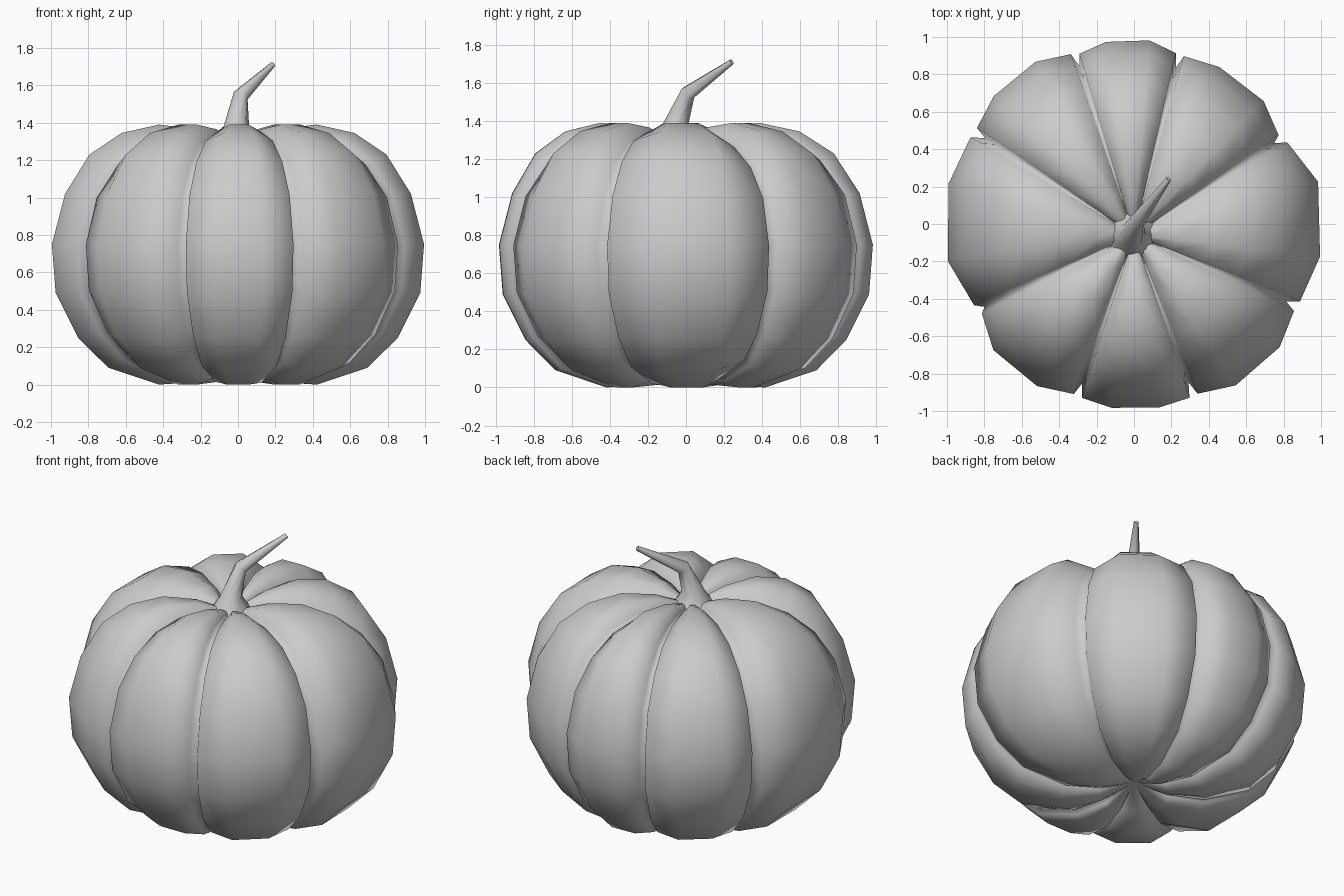
import bpy, bmesh, math
from mathutils import Vector

if "Cube" in bpy.data.objects:
    bpy.data.objects.remove(bpy.data.objects["Cube"])

# Lobe silhouette from stem socket to underside: (radius, height)
PROFILE = [(0.08, 1.315), (0.22, 1.365), (0.42, 1.39), (0.62, 1.345), (0.79, 1.23),
           (0.92, 1.02), (0.99, 0.75), (0.97, 0.49), (0.85, 0.25), (0.69, 0.09),
           (0.42, 0.0), (0.20, 0.015)]
# Lobes: (groove direction in degrees, reach, relative depth of first edge, of last edge)
LOBES = [(-27, 1.02, 0.97, 0.92), (30, 0.965, 0.95, 0.98), (75, 0.995, 0.955, 0.97),
         (109, 1.025, 0.955, 0.97), (150, 1.025, 0.975, 0.945), (209, 1.02, 0.935, 0.955),
         (252, 1.0, 0.98, 0.985), (289, 1.03, 0.95, 0.955)]
GROOVE = 0.905
MID = 0.68


def finish(bm, name, angle):
    bmesh.ops.recalc_face_normals(bm, faces=bm.faces[:])
    mesh = bpy.data.meshes.new(name)
    bm.to_mesh(mesh)
    bm.free()
    ob = bpy.data.objects.new(name, mesh)
    bpy.context.collection.objects.link(ob)
    bpy.ops.object.select_all(action='DESELECT')
    ob.select_set(True)
    bpy.context.view_layer.objects.active = ob
    bpy.ops.object.shade_smooth_by_angle(angle=math.radians(angle))
    return ob


def skin(bm, rings):
    for a, b in zip(rings, rings[1:]):
        n = len(a)
        for i in range(n):
            bm.faces.new((a[i], a[(i + 1) % n], b[(i + 1) % n], b[i]))


def cap(bm, ring, point):
    v = bm.verts.new(point)
    for i in range(len(ring)):
        bm.faces.new((ring[i], ring[(i + 1) % len(ring)], v))


# Ribbed pumpkin body
columns = []
for i, (start, reach, first, last) in enumerate(LOBES):
    width = (LOBES[(i + 1) % 8][0] - start) % 360
    groove_reach = min(reach, LOBES[i - 1][1])
    columns.append((math.radians(start), GROOVE, groove_reach))
    for f, depth in ((0.035, first), (0.3, 1), (0.7, 1), (0.965, last)):
        columns.append((math.radians(start + f * width), depth, reach))

bm = bmesh.new()
rings = []
for r, z in PROFILE:
    # the top funnel leans towards the stem socket
    shift = -0.06 * max(0, 1 - r / 0.9) if z > MID else 0
    ring = []
    for a, depth, reach in columns:
        rr = r * depth * reach
        # lobe edges sink a little more over the shoulders
        sink = 0.03 * min(1, r / 0.4) if z > 1.2 and depth < 1 else 0
        ring.append(bm.verts.new((rr * math.cos(a), rr * math.sin(a) + shift,
                                  MID + (z - MID) * depth - sink)))
    rings.append(ring)
skin(bm, rings)
cap(bm, rings[0], (0, -0.06, 1.25))
cap(bm, rings[-1], (0, 0, 0.10))
finish(bm, "pumpkin_body", 180)

# Bent, tapering stem
PATH = [((-0.01, -0.06, 1.27), 0.14), ((-0.01, -0.06, 1.37), 0.07),
        ((0.015, 0.01, 1.545), 0.042), ((0.185, 0.24, 1.71), 0.015)]
bm = bmesh.new()
rings = []
pts = [Vector(p) for p, _ in PATH]
for k, (p, rad) in enumerate(PATH):
    t = (pts[min(k + 1, 3)] - pts[max(k - 1, 0)]).normalized()
    if k < 2:
        t = Vector((0, 0, 1))
    u = Vector((0, 1, 0)).cross(t).normalized()
    v = t.cross(u)
    rings.append([bm.verts.new(pts[k] + rad * (math.cos(a) * u + math.sin(a) * v))
                  for a in (j * math.tau / 8 for j in range(8))])
skin(bm, rings)
bm.faces.new(rings[-1])
finish(bm, "stem", 60)
